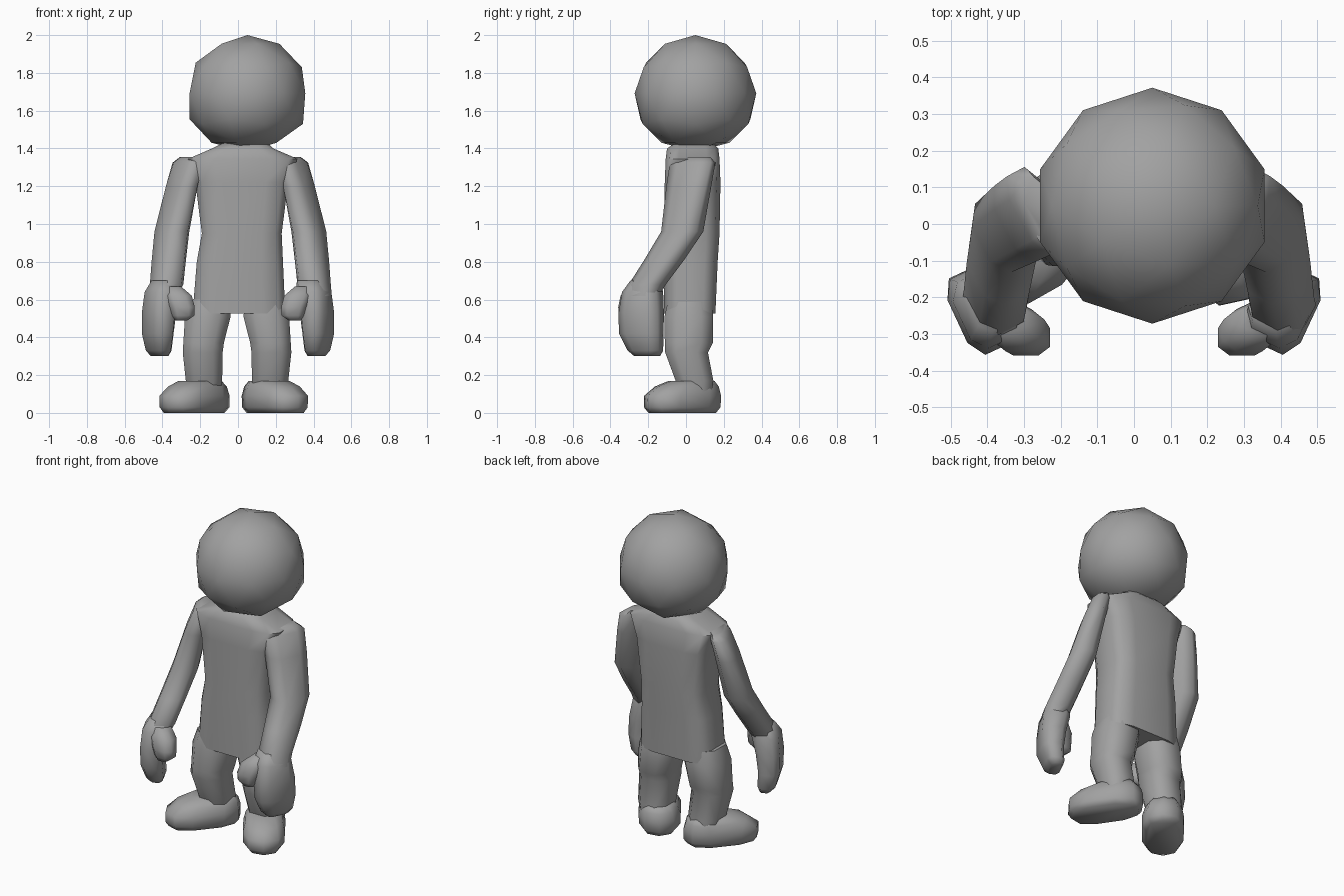
import bpy, bmesh, math

grey = bpy.data.materials.new("plain_grey")
grey.diffuse_color = (0.36, 0.36, 0.36, 1)


def finish(bm, name, angle):
    bmesh.ops.recalc_face_normals(bm, faces=bm.faces)
    me = bpy.data.meshes.new(name)
    bm.to_mesh(me)
    bm.free()
    me.materials.append(grey)
    ob = bpy.data.objects.new(name, me)
    bpy.context.collection.objects.link(ob)
    bpy.ops.object.select_all(action='DESELECT')
    ob.select_set(True)
    bpy.context.view_layer.objects.active = ob
    bpy.ops.object.shade_smooth_by_angle(angle=math.radians(angle))
    return ob


def loft(name, rings, sides=8, square=0.75, yaw=0, side=-1, shift=0, angle=65):
    """Stack rounded-box rings (x, y, z, rx, ry); side=1 mirrors to the other side."""
    bm = bmesh.new()
    loops = []
    ca, sa = math.cos(math.radians(yaw)), math.sin(math.radians(yaw))
    for cx, cy, cz, rx, ry in rings:
        loop = []
        for i in range(sides):
            t = 2 * math.pi * (i + 0.5) / sides
            c, s = math.cos(t), math.sin(t)
            u = rx * math.copysign(abs(c) ** square, c)
            v = ry * math.copysign(abs(s) ** square, s)
            x = cx + u * ca - v * sa
            y = cy + u * sa + v * ca
            loop.append(bm.verts.new((-side * x + shift, y, cz)))
        loops.append(loop)
    for a, b in zip(loops, loops[1:]):
        for i in range(sides):
            j = (i + 1) % sides
            bm.faces.new((a[i], a[j], b[j], b[i]))
    bm.faces.new(loops[0])
    bm.faces.new(loops[-1])
    return finish(bm, name, angle)


# Head: coarse ball, fuller at the jaw where it meets the neck
bm = bmesh.new()
bmesh.ops.create_icosphere(bm, subdivisions=2, radius=1)
for v in bm.verts:
    x, y, z = v.co
    r = 0.322 * (1 + 0.14 * max(0, -z))
    v.co = (0.05 + r * x, 0.05 + r * y, 1.692 + 0.308 * z)
finish(bm, "head", 60)

# Torso with sloping shoulders and neck
loft("torso", [
    (0.005, 0.02, 0.525, 0.25, 0.138),
    (0.01, 0.025, 0.80, 0.232, 0.145),
    (0.02, 0.03, 0.95, 0.215, 0.15),
    (0.02, 0.035, 1.22, 0.25, 0.15),
    (0.025, 0.035, 1.345, 0.295, 0.145),
    (0.025, 0.035, 1.40, 0.165, 0.138),
    (0.04, 0.045, 1.43, 0.12, 0.10),
], sides=12, square=0.5)

for side, label in ((-1, "left"), (1, "right")):
    right = side == 1
    # Arm: shoulder, elbow, wrist, turned slightly inwards
    loft(label + "_arm", [
        (-0.245, 0.035, 1.355, 0.04, 0.10),
        (-0.265, 0.035, 1.325, 0.055, 0.13),
        (-0.298, 0.015, 1.20, 0.066, 0.125),
        (-0.35, -0.02, 0.96, 0.08, 0.112),
        (-0.366, -0.115, 0.81, 0.08, 0.105),
        (-0.378, -0.205, 0.68, 0.080, 0.096),
        (-0.395, -0.225, 0.62, 0.07, 0.08),
    ], yaw=28, side=side, shift=0.025 * right)
    # Mitten hand
    loft(label + "_hand", [
        (-0.385, -0.215, 0.70, 0.065, 0.075),
        (-0.40, -0.23, 0.64, 0.082, 0.105),
        (-0.418, -0.237, 0.53, 0.074, 0.12),
        (-0.425, -0.237, 0.42, 0.066, 0.12),
        (-0.42, -0.215, 0.33, 0.054, 0.095),
        (-0.415, -0.205, 0.30, 0.035, 0.07),
    ], yaw=25, square=0.65, side=side)
    # Thumb pointing inwards
    loft(label + "_thumb", [
        (-0.34, -0.26, 0.67, 0.04, 0.05),
        (-0.315, -0.29, 0.62, 0.075, 0.06),
        (-0.295, -0.31, 0.56, 0.07, 0.052),
        (-0.29, -0.31, 0.515, 0.062, 0.048),
        (-0.30, -0.31, 0.49, 0.035, 0.035),
    ], side=side)
    # Leg, slightly bent at the knee
    loft(label + "_leg", [
        (-0.15, 0.02, 0.60, 0.11, 0.12),
        (-0.16, 0.015, 0.51, 0.128, 0.137),
        (-0.182, 0.015, 0.37, 0.114, 0.135),
        (-0.187, 0.003, 0.32, 0.112, 0.12),
        (-0.18, 0.045, 0.17, 0.102, 0.106),
        (-0.18, 0.05, 0.10, 0.09, 0.09),
    ], side=side, shift=-0.01 * right)
    # Foot, splayed outwards
    loft(label + "_foot", [
        (-0.232, -0.02, 0.0, 0.10, 0.20),
        (-0.23, -0.02, 0.03, 0.122, 0.222),
        (-0.23, -0.018, 0.09, 0.125, 0.222),
        (-0.215, 0.005, 0.14, 0.11, 0.18),
        (-0.20, 0.03, 0.17, 0.085, 0.125),
    ], sides=10, yaw=-34 if right else -40, side=side, shift=-0.035 * right)
